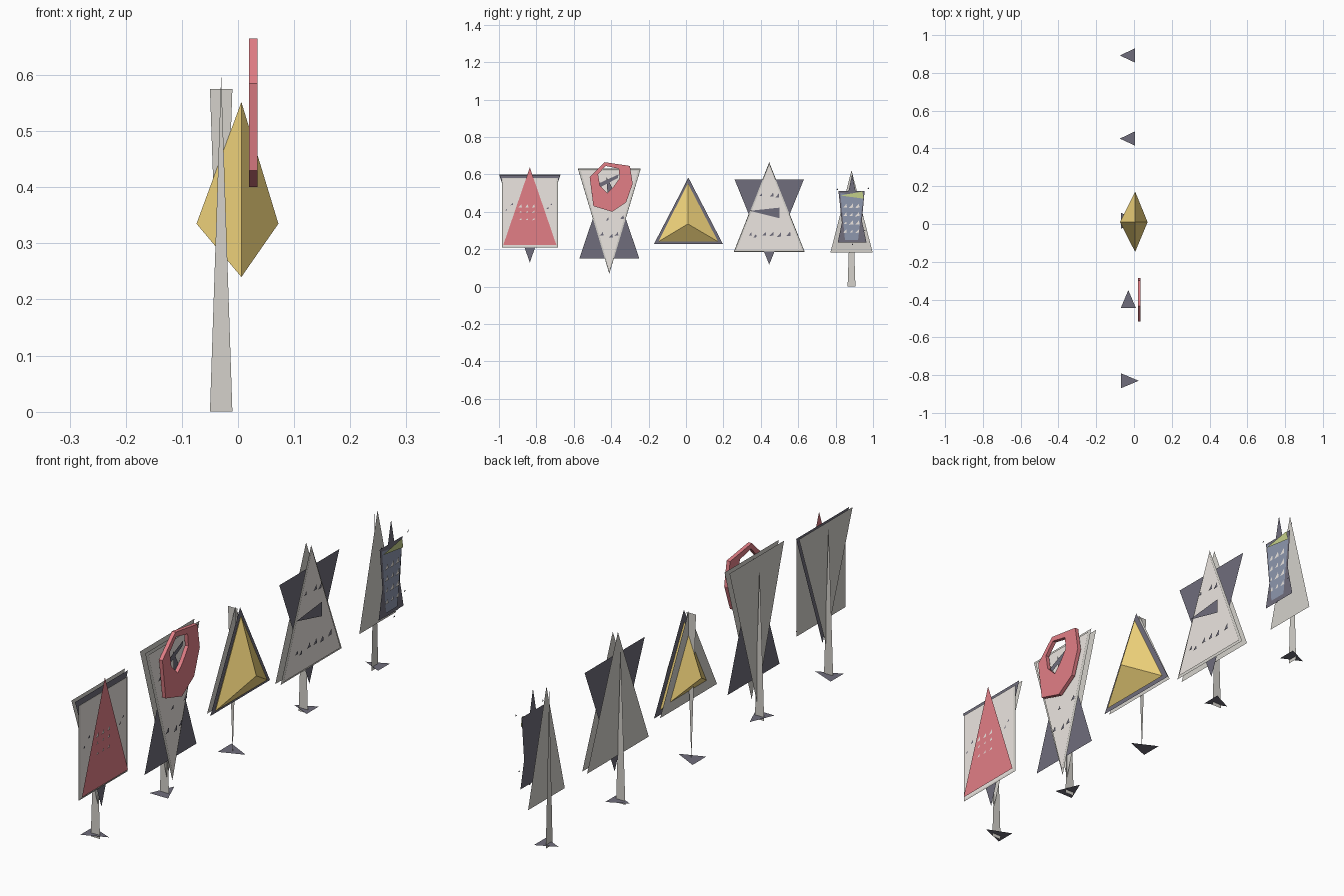
import bpy, random
from math import sin, cos, pi

random.seed(4)


def mat(name, rgb):
    m = bpy.data.materials.new(name)
    m.diffuse_color = (*rgb, 1)
    return m


GREY = mat("metal_grey", (0.66, 0.64, 0.60))
BEIGE = mat("face_beige", (0.84, 0.79, 0.75))
DARK = mat("dark", (0.16, 0.155, 0.2))
RED = mat("red", (0.76, 0.21, 0.24))
GOLD = mat("yellow", (0.88, 0.66, 0.2))
BLUE = mat("blue", (0.27, 0.31, 0.42))
GREEN = mat("green", (0.55, 0.62, 0.25))


def mesh(name, verts, faces, m):
    me = bpy.data.meshes.new(name)
    me.from_pydata(verts, [], faces)
    me.materials.append(m)
    ob = bpy.data.objects.new(name, me)
    bpy.context.collection.objects.link(ob)
    return ob


def plate(name, x, pts, m):
    """Flat plate facing +x, outline given as (y, z)."""
    return mesh(name, [(x, y, z) for y, z in pts], [range(len(pts))], m)


def tri(name, x, y, half, z_base, z_tip, m):
    return plate(name, x, [(y - half, z_base), (y + half, z_base), (y, z_tip)], m)


def shards(name, x, spots, size, m):
    """Many small triangular marks in one object."""
    v, f = [], []
    for y, z in spots:
        s = size * random.uniform(0.7, 1.2)
        n = len(v)
        v += [(x, y - s, z - s * 0.7), (x, y + s * 0.7, z - s * 0.6), (x, y + s * 0.5, z + s)]
        f.append((n, n + 1, n + 2))
    return mesh(name, v, f, m)


Y = [-0.835, -0.41, 0.01, 0.445, 0.885]

# posts: thin tapered fins, third one upside down, last one turned sideways
for i, y in enumerate(Y):
    if i == 4:
        tri("post_5", -0.03, y, 0.021, 0, 0.61, GREY)
    else:
        a, b = (0.575, 0) if i == 2 else (0, 0.6)
        mesh(f"post_{i+1}", [(-0.05, y, a), (-0.01, y, a), (-0.03, y, b)], [(0, 1, 2)], GREY)

# triangular feet
feet = [
    [(-0.07, -0.87), (-0.07, -0.79), (0.025, -0.83)],
    [(-0.07, -0.445), (0.01, -0.445), (-0.03, -0.35)],
    [(-0.07, -0.025), (-0.07, 0.06), (0.025, 0.012)],
    [(0.005, 0.415), (0.005, 0.49), (-0.075, 0.452)],
    [(0.005, 0.855), (0.005, 0.93), (-0.075, 0.892)],
]
for i, p in enumerate(feet):
    mesh(f"foot_{i+1}", [(x, y, 0.014) for x, y in p], [(0, 1, 2)], DARK)

# sign 1: rectangular board with red triangle
y = Y[0]
tri("sign1_back", -0.018, y, 0.165, 0.6, 0.13, GREY)
tri("sign1_dark_layer", -0.004, y, 0.163, 0.597, 0.128, DARK)
plate("sign1_rim", 0.003, [(-0.985, 0.21), (-0.685, 0.21), (-0.685, 0.58), (-0.985, 0.58)], GREY)
plate("sign1_face", 0.006, [(-0.978, 0.215), (-0.692, 0.215), (-0.692, 0.577), (-0.978, 0.577)], BEIGE)
tri("sign1_red", 0.011, y, 0.142, 0.222, 0.637, RED)
shards("sign1_marks", 0.014, [(y + dy, z) for z in (0.36, 0.40, 0.43)
                              for dy in (-0.05, -0.015, 0.02)], 0.009, BEIGE)
shards("sign1_dots", 0.009, [(-0.96, 0.41), (-0.93, 0.44), (-0.74, 0.42), (-0.72, 0.44)], 0.008, DARK)

# sign 2: inverted triangle over a dark triangle, with red ring
y = Y[1]
tri("sign2_back", -0.018, y, 0.168, 0.63, 0.068, GREY)
tri("sign2_dark_layer", -0.004, y, 0.16, 0.15, 0.625, DARK)
tri("sign2_rim", 0.004, y, 0.167, 0.628, 0.07, GREY)
tri("sign2_face", 0.008, y, 0.152, 0.618, 0.09, BEIGE)
outer = [(-0.515, 0.585), (-0.435, 0.665), (-0.3, 0.645), (-0.285, 0.55),
         (-0.32, 0.45), (-0.395, 0.4), (-0.495, 0.43)]
inner = [(-0.47, 0.6), (-0.43, 0.645), (-0.36, 0.63), (-0.355, 0.58),
         (-0.39, 0.53), (-0.42, 0.5), (-0.46, 0.54)]
n = len(outer)
rv = [(x, *p) for x in (0.02, 0.035) for loop in (outer, inner) for p in loop]
rf = []
for i in range(n):
    j = (i + 1) % n
    o, p, q, r = i, j, n + i, n + j
    rf += [(o, q, r, p), (o, p, p + 2 * n, o + 2 * n), (q, q + 2 * n, r + 2 * n, r),
           (o + 2 * n, p + 2 * n, r + 2 * n, q + 2 * n)]
mesh("sign2_red_ring", rv, rf, RED)
plate("sign2_bar", 0.016, [(-0.47, 0.55), (-0.36, 0.60), (-0.365, 0.58), (-0.46, 0.53)], DARK)
plate("sign2_hand", 0.017, [(-0.42, 0.5), (-0.39, 0.52), (-0.425, 0.585)], DARK)
shards("sign2_marks", 0.012, [(-0.5, 0.5), (-0.42, 0.36), (-0.4, 0.27), (-0.37, 0.28),
                              (-0.45, 0.28), (-0.34, 0.37)], 0.011, DARK)

# sign 3: yellow double pyramid
y = Y[2]
tri("sign3_back", -0.018, y, 0.175, 0.23, 0.58, GREY)
tri("sign3_dark_layer", 0.0, y + 0.003, 0.184, 0.228, 0.582, DARK)
mesh("sign3_yellow_pyramid",
     [(0.006, y - 0.158, 0.24), (0.006, y + 0.162, 0.24), (0.006, y, 0.552),
      (0.072, y, 0.335), (-0.074, y, 0.335)],
     [(0, 1, 3), (1, 2, 3), (2, 0, 3), (1, 0, 4), (2, 1, 4), (0, 2, 4)], GOLD)

# sign 4: upright triangle over a dark inverted triangle, with dark wedge
y = Y[3]
tri("sign4_back", -0.018, y, 0.19, 0.185, 0.665, GREY)
tri("sign4_dark_layer", -0.004, y, 0.185, 0.572, 0.118, DARK)
tri("sign4_rim", 0.004, y, 0.188, 0.187, 0.66, GREY)
tri("sign4_face", 0.008, y, 0.175, 0.195, 0.645, BEIGE)
plate("sign4_wedge", 0.013, [(0.34, 0.405), (0.5, 0.365), (0.5, 0.422)], DARK)
shards("sign4_marks", 0.012, [(0.345, 0.28), (0.37, 0.27), (0.42, 0.28), (0.46, 0.28), (0.5, 0.275),
                              (0.55, 0.28), (0.4, 0.49), (0.46, 0.49), (0.49, 0.485)], 0.012, DARK)

# sign 5: plain grey triangle with a small blue panel standing in front
y = Y[4]
tri("sign5_back", -0.018, y, 0.113, 0.182, 0.622, GREY)
tri("sign5_dark_triangle", 0.038, y + 0.003, 0.077, 0.235, 0.6, DARK)
plate("sign5_dark_board", 0.04, [(0.845, 0.235), (0.93, 0.235), (0.955, 0.51), (0.815, 0.51)], DARK)
plate("sign5_blue_board", 0.043, [(0.85, 0.25), (0.92, 0.25), (0.948, 0.48), (0.825, 0.5)], BLUE)
plate("sign5_green_strip", 0.047, [(0.825, 0.487), (0.95, 0.47), (0.943, 0.508)], GREEN)
shards("sign5_marks", 0.046, [(y + dy, z) for z in (0.295, 0.34, 0.385, 0.43)
                              for dy in (-0.033, 0.0, 0.033)], 0.012, BEIGE)
shards("sign5_bolts", 0.05, [(0.81, 0.52), (0.975, 0.525), (0.89, 0.225), (0.955, 0.3)], 0.006, DARK)
